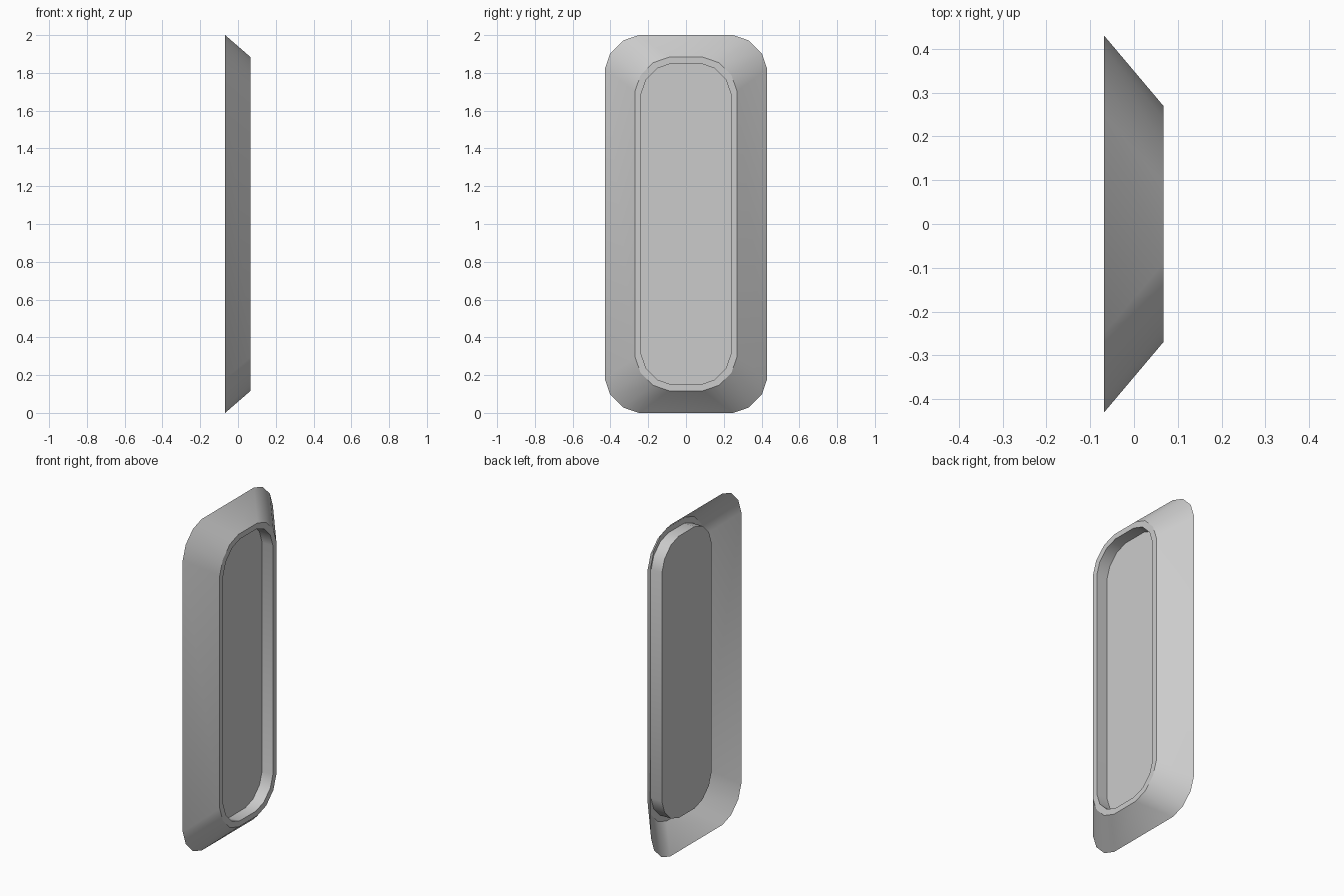
import bpy, bmesh
from math import radians

if "Cube" in bpy.data.objects:
    bpy.data.objects.remove(bpy.data.objects["Cube"])

# Quarter-corner shape (slightly flatter than a circle)
CORNER = [(1, 0), (0.84, 0.465), (0.465, 0.84), (0, 1)]


def loop(bm, x, half_w, half_h, r):
    """Rounded rectangle of vertices in the YZ plane, centred on z = 1."""
    verts = []
    for sy, sz in ((1, 1), (-1, 1), (-1, -1), (1, -1)):
        pts = CORNER if sy * sz > 0 else CORNER[::-1]
        for a, b in pts:
            verts.append(bm.verts.new((x, sy * (half_w - r + r * a),
                                       1 + sz * (half_h - r + r * b))))
    return verts


def shell(name, sections, cap=False):
    """Skin consecutive loops; optionally close the last one."""
    bm = bmesh.new()
    loops = [loop(bm, *s) for s in sections]
    n = len(loops[0])
    for p, q in zip(loops, loops[1:]):
        for i in range(n):
            j = (i + 1) % n
            bm.faces.new((p[i], p[j], q[j], q[i]))
    if cap:
        bm.faces.new(loops[-1])
    me = bpy.data.meshes.new(name)
    bm.to_mesh(me)
    bm.free()
    ob = bpy.data.objects.new(name, me)
    bpy.context.collection.objects.link(ob)
    bpy.context.view_layer.objects.active = ob
    ob.select_set(True)
    bpy.ops.object.shade_smooth_by_angle(angle=radians(32))
    ob.select_set(False)
    return ob


BACK = (-0.068, 0.43, 1.0, 0.18)      # wide open back edge
RIM = (0.067, 0.27, 0.883, 0.18)      # outer edge of the front rim
LIP = (0.067, 0.237, 0.85, 0.16)      # inner edge of the front rim
FLOOR = (-0.005, 0.237, 0.85, 0.16)   # bottom of the recess

# Sloped frame, flat rim and recess wall, open at the back
shell("bevelled_frame", [BACK, RIM, LIP, FLOOR])

# Flat panel closing the recess
shell("recessed_panel", [FLOOR], cap=True)
